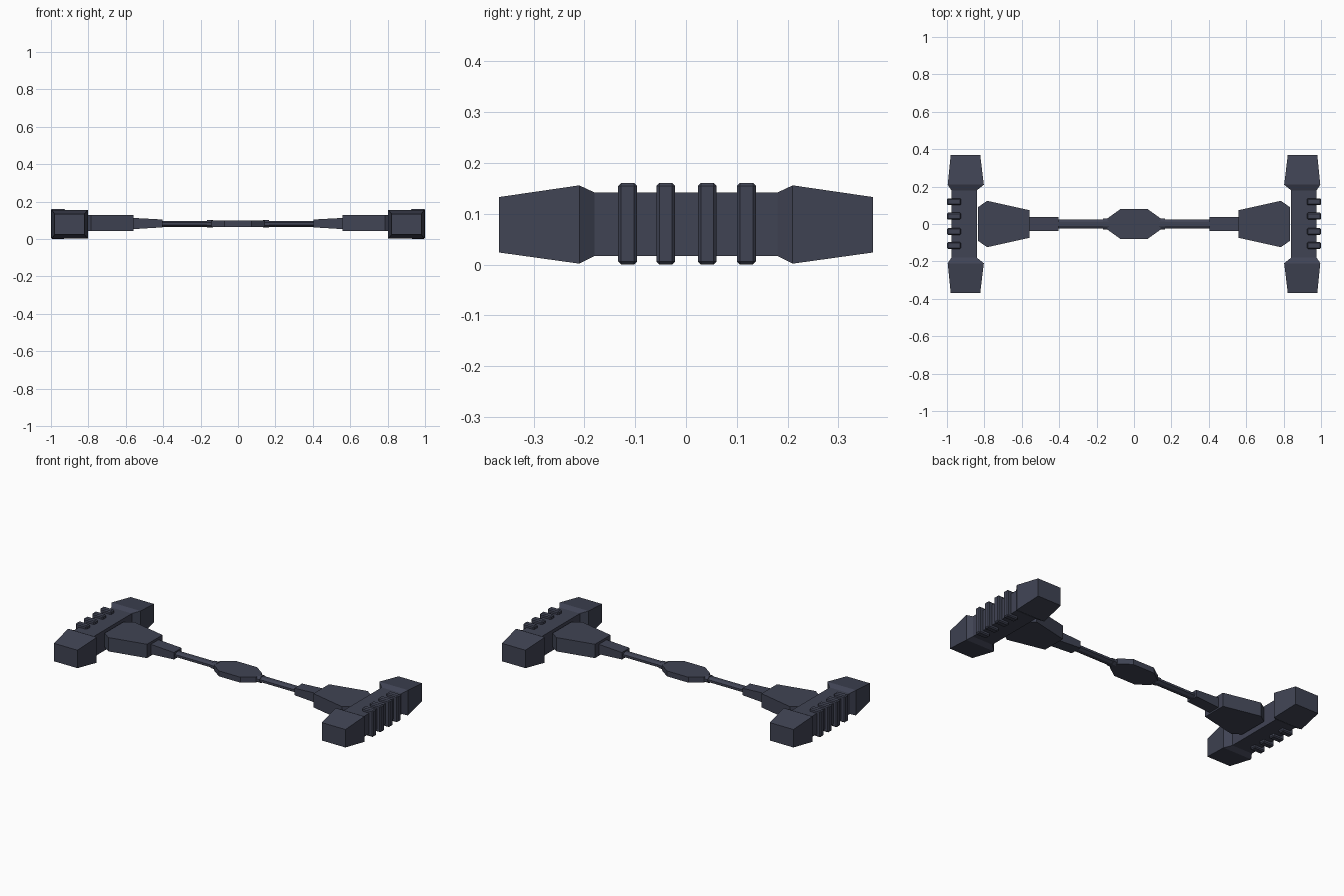
import bpy, bmesh, math

if "Cube" in bpy.data.objects:
    bpy.data.objects.remove(bpy.data.objects["Cube"])

metal = bpy.data.materials.new("dark blue grey metal")
metal.diffuse_color = (0.051, 0.057, 0.088, 1)
metal.use_nodes = True
metal.node_tree.nodes["Principled BSDF"].inputs["Base Color"].default_value = metal.diffuse_color


def loft(name, rings, mirror=True):
    """Skin a list of equal-length rings of points and cap both ends."""
    bm = bmesh.new()
    loops = [[bm.verts.new(p) for p in ring] for ring in rings]
    n = len(loops[0])
    for a, b in zip(loops, loops[1:]):
        for i in range(n):
            j = (i + 1) % n
            bm.faces.new((a[i], a[j], b[j], b[i]))
    bm.faces.new(loops[0])
    bm.faces.new(loops[-1])
    bmesh.ops.recalc_face_normals(bm, faces=bm.faces[:])
    me = bpy.data.meshes.new(name)
    bm.to_mesh(me)
    bm.free()
    me.materials.append(metal)
    ob = bpy.data.objects.new(name, me)
    bpy.context.collection.objects.link(ob)
    if mirror:
        ob.modifiers.new("mirror", "MIRROR").use_mirror_merge = False
    return ob


def rect_y(y, x0, x1, z0, z1):
    return [(x0, y, z0), (x1, y, z0), (x1, y, z1), (x0, y, z1)]


def rect_x(x, hy, z0, z1):
    return [(x, -hy, z0), (x, hy, z0), (x, hy, z1), (x, -hy, z1)]


def plate(name, outline, z0, z1, mirror=True):
    return loft(name, [[(x, y, z) for x, y in outline] for z in (z0, z1)], mirror)


# End bars with flared, tapering tips
tip = (0.822, 0.98, 0.024, 0.133)
wide = (0.803, 0.996, 0.002, 0.156)
core = (0.84, 0.976, 0.017, 0.142)
loft("end_bar", [rect_y(y, *s) for y, s in (
    (-0.368, tip), (-0.21, wide), (-0.18, core),
    (0.18, core), (0.21, wide), (0.368, tip))])

# Grip ribs wrapping the outer side of each bar
for i, y in enumerate((-0.115, -0.04, 0.042, 0.119)):
    rib = loft(f"rib_{i + 1}", [rect_y(y + d, 0.925, 1.0, 0.0, 0.161)
                                for d in (-0.0185, 0.0185)])
    bev = rib.modifiers.new("bevel", "BEVEL")
    bev.width = 0.006
    bev.segments = 1

# Tapered pods inside the bars
plate("pod", [(0.834, 0.09), (0.785, 0.124), (0.56, 0.074),
              (0.56, -0.074), (0.785, -0.124), (0.834, -0.09)], 0.043, 0.127)

# Necks narrowing toward the rods
loft("neck", [rect_x(0.57, 0.037, 0.052, 0.113), rect_x(0.405, 0.037, 0.062, 0.104)])


# Thin faceted rods and their collars
def oval(x, ry, rz, n=8):
    ang = [math.tau * (i + 0.5) / n for i in range(n)]
    return [(x, ry * math.cos(a), 0.081 + rz * math.sin(a)) for a in ang]


loft("rod", [oval(0.42, 0.027, 0.017), oval(0.13, 0.027, 0.017)])
loft("collar", [oval(0.165, 0.032, 0.021), oval(0.135, 0.032, 0.021)])

# Flat octagonal hub
plate("hub", [(0.142, 0.03), (0.072, 0.08), (-0.072, 0.08), (-0.142, 0.03),
              (-0.142, -0.03), (-0.072, -0.08), (0.072, -0.08), (0.142, -0.03)],
      0.065, 0.098, mirror=False)
